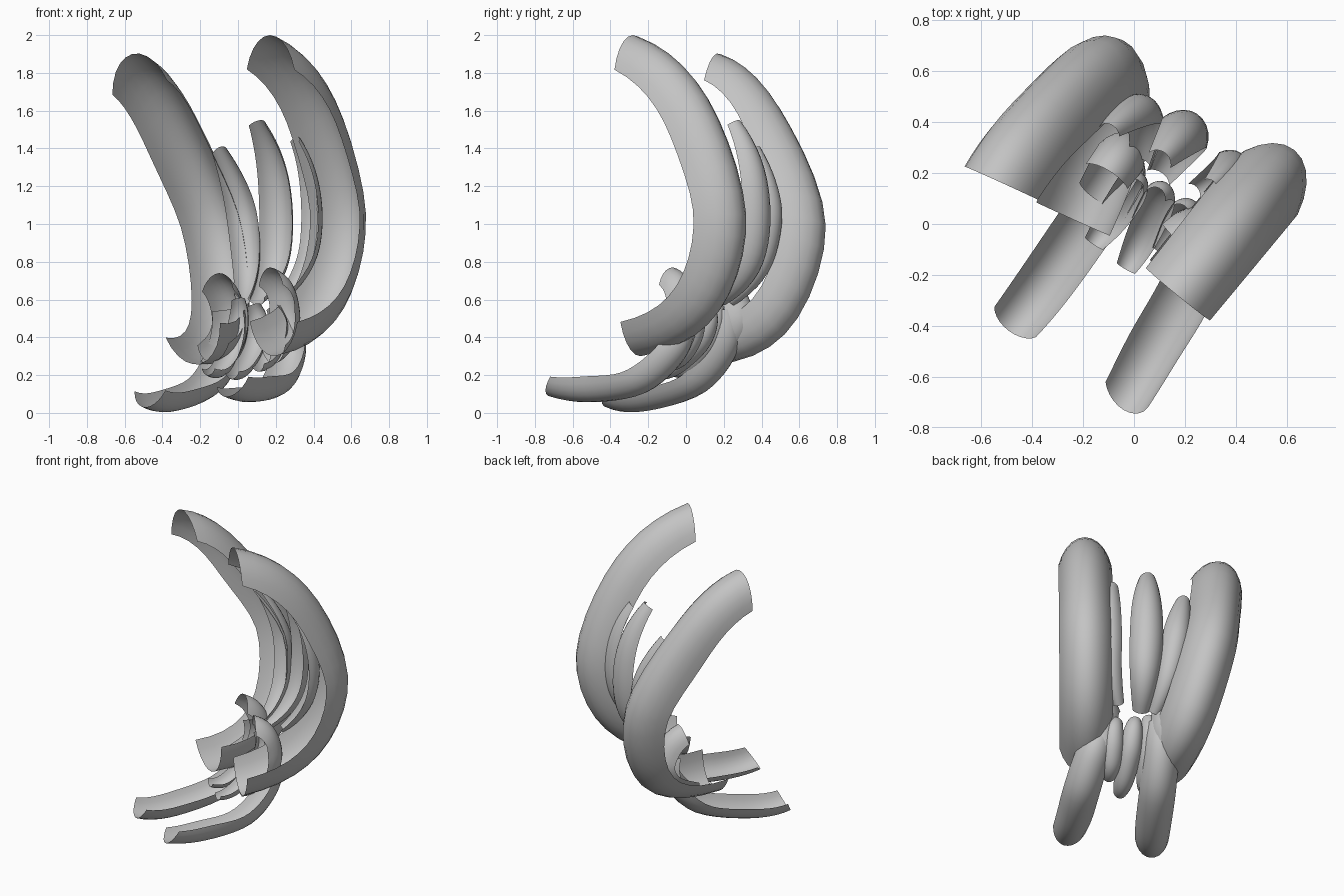
import bpy, bmesh, math
from mathutils import Vector

if "Cube" in bpy.data.objects:
    bpy.data.objects.remove(bpy.data.objects["Cube"])

grey = bpy.data.materials.new("plain grey")
grey.use_nodes = True
grey.diffuse_color = (0.55, 0.55, 0.55, 1)
grey.node_tree.nodes["Principled BSDF"].inputs["Base Color"].default_value = (0.55, 0.55, 0.55, 1)


def spline(points, steps):
    """Smooth path through the given points, curving on at both ends."""
    p = [Vector(q) for q in points]
    p = [3 * p[0] - 3 * p[1] + p[2]] + p + [3 * p[-1] - 3 * p[-2] + p[-3]]
    path = []
    for a, b, c, d in zip(p, p[1:], p[2:], p[3:]):
        for i in range(steps):
            t = i / steps
            path.append(b + (c - a) * t / 2 + (2 * a - 5 * b + 4 * c - d) * t * t / 2
                        + (3 * b - a - 3 * c + d) * t ** 3 / 2)
    return path + [p[-2]]


def petal(name, ridge, half_width, depth, pull=0, taper=0.04, steps=5, sides=10):
    """Open curved channel: an arched section swept along its ridge."""
    path = spline(ridge, steps)
    tip, back, end = (Vector(ridge[i]) for i in (0, 2, 4))
    across = (back - tip).cross(end - tip).normalized()
    middle = (tip + end) / 2
    centre = middle + (middle - back) * pull
    bm = bmesh.new()
    rows = []
    for i, p in enumerate(path):
        size = 1 - taper * (2 * i / (len(path) - 1) - 1) ** 2
        inward = centre - p
        inward = (inward - across * inward.dot(across)).normalized()
        row = []
        for j in range(sides + 1):
            s = 2 * j / sides - 1
            a = math.radians(70) * s
            row.append(bm.verts.new(p + across * half_width * size * math.sin(a) * 1.06
                                    + inward * depth * size * (1 - math.cos(a)) * 1.52))
        rows.append(row)
    for r, s in zip(rows, rows[1:]):
        for j in range(sides):
            bm.faces.new((r[j], r[j + 1], s[j + 1], s[j]))
    mesh = bpy.data.meshes.new(name)
    bm.to_mesh(mesh)
    bm.free()
    mesh.materials.append(grey)
    for f in mesh.polygons:
        f.use_smooth = True
    obj = bpy.data.objects.new(name, mesh)
    bpy.context.collection.objects.link(obj)


# Two large outer petals
petal("large_petal_left", [(.17, -.28, 2), (.465, .085, 1.68), (.63, .29, 1.05),
                           (.51, .15, .53), (.19, -.24, .3)], .17, .19)
petal("large_petal_right", [(-.56, .18, 1.9), (-.34, .49, 1.62), (-.07, .73, 1),
                            (-.02, .51, .42), (-.2, 0, .26)], .17, .19)

# Two low petals reaching forward
petal("low_petal_left", [(-.04, -.73, .09), (.1, -.5, .06), (.25, -.23, .11),
                         (.315, -.04, .27), (.3, .03, .43)], .115, .11, 1, .12)
petal("low_petal_right", [(-.49, -.42, .03), (-.33, -.21, .01), (-.12, .09, .11),
                          (-.01, .26, .33), (0, .27, .55)], .115, .11, 1, .12)

# Three slim upright petals
petal("upright_petal_right", [(-.09, .39, 1.41), (.01, .48, 1.2), (.06, .5, 1),
                              (.075, .43, .75), (.04, .25, .57)], .09, .08, 2, .5)
petal("upright_petal_middle", [(.12, .28, 1.55), (.22, .4, 1.3), (.25, .43, 1),
                               (.22, .37, .74), (.11, .2, .57)], .105, .09, 2, .5)
petal("upright_petal_left", [(.32, .16, 1.46), (.41, .24, 1.25), (.435, .265, 1),
                             (.39, .23, .78), (.25, .14, .6)], .075, .07, 2, .5)

# Two short curled petals
petal("curled_petal_left", [(.17, -.07, .77), (.27, .01, .68), (.31, .04, .5),
                            (.27, 0, .34), (.19, -.08, .26)], .1, .1)
petal("curled_petal_right", [(-.1, .21, .74), (-.03, .31, .64), (0, .35, .48),
                             (-.04, .27, .34), (-.14, .09, .27)], .1, .1)

# Three small inner petals
petal("inner_petal_right", [(-.16, -.08, .2), (-.08, .03, .2), (0, .15, .33),
                            (.03, .2, .48), (.02, .17, .61)], .07, .06, 1, .4)
petal("inner_petal_middle", [(-.03, -.18, .18), (.04, -.05, .2), (.11, .1, .33),
                             (.13, .16, .47), (.1, .14, .58)], .07, .06, 1, .4)
petal("inner_petal_left", [(.11, -.12, .22), (.18, -.02, .25), (.23, .06, .36),
                           (.24, .09, .48), (.2, .07, .57)], .07, .06, 1, .4)
